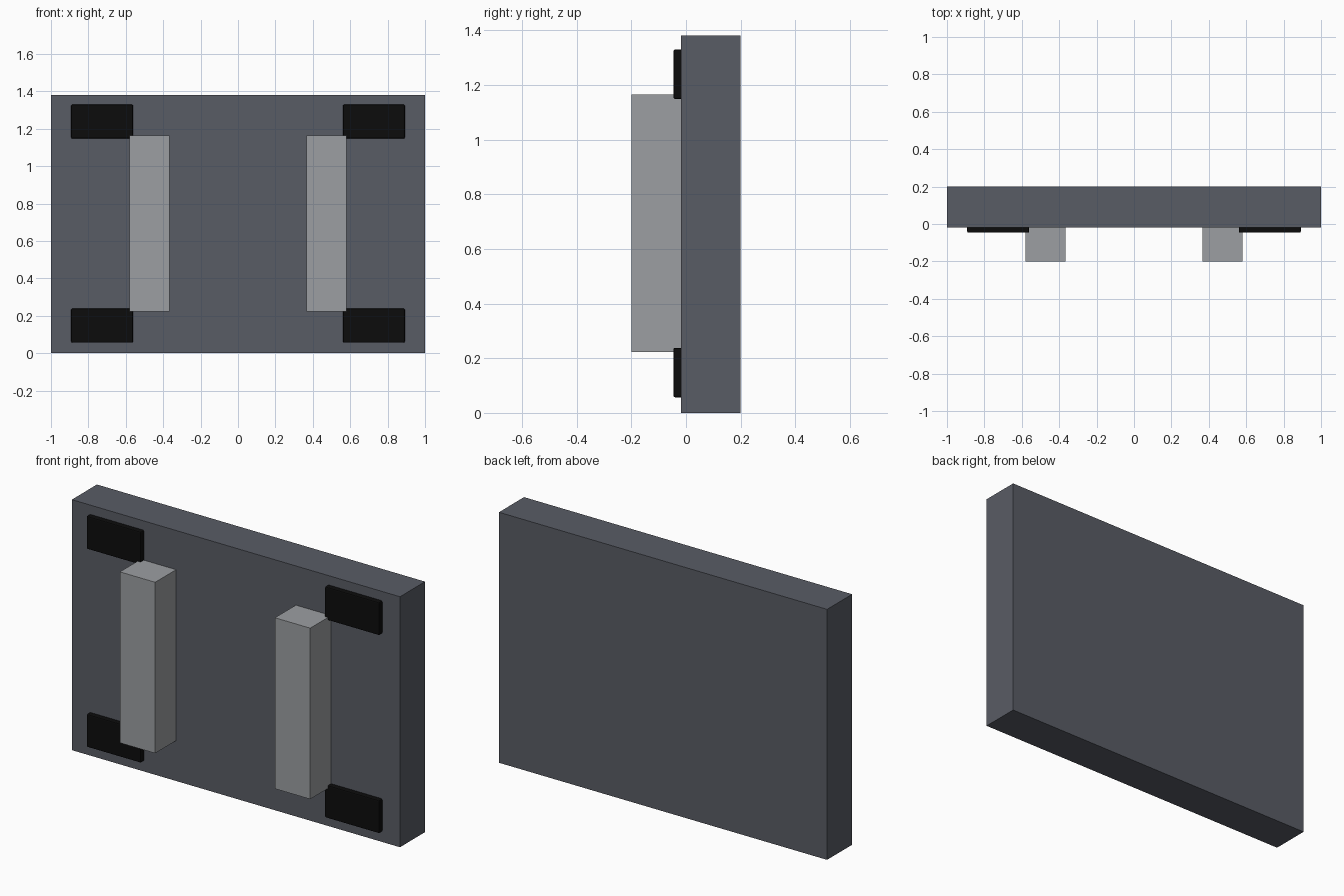
import bpy

if "Cube" in bpy.data.objects:
    bpy.data.objects.remove(bpy.data.objects["Cube"])


def srgb(r, g, b):
    lin = [(c / 255 / 12.92) if c <= 10 else ((c / 255 + 0.055) / 1.055) ** 2.4 for c in (r, g, b)]
    return (*lin, 1.0)


def material(name, rgb):
    m = bpy.data.materials.new(name)
    m.diffuse_color = srgb(*rgb)
    m.use_nodes = True
    m.node_tree.nodes["Principled BSDF"].inputs["Base Color"].default_value = m.diffuse_color
    return m


def box(name, lo, hi, mat, bevel=0.0):
    """Box between two corners, with an optional small rounded edge."""
    bpy.ops.mesh.primitive_cube_add(size=1, location=[(a + b) / 2 for a, b in zip(lo, hi)])
    ob = bpy.context.object
    ob.name = name
    ob.scale = [b - a for a, b in zip(lo, hi)]
    bpy.ops.object.transform_apply(location=False, rotation=False, scale=True)
    ob.data.materials.append(mat)
    if bevel:
        mod = ob.modifiers.new("rounded_edges", 'BEVEL')
        mod.width = bevel
        mod.segments = 2
    return ob


slate = material("slate_grey", (89, 92, 101))
light = material("light_grey", (156, 159, 162))
black = material("black_rubber", (12, 12, 12))

FRONT = -0.018  # front face of the panel

# Main panel
box("panel", (-1, FRONT, 0), (1, 0.2, 1.38), slate)

for side, s in (("left", -1), ("right", 1)):
    # Upright handle bar
    x0, x1 = sorted((s * 0.365, s * 0.58))
    box(f"{side}_bar", (x0, -0.2, 0.222), (x1, FRONT + 0.004, 1.164), light)
    # Corner pads
    x0, x1 = sorted((s * 0.561, s * 0.892))
    for level, z in (("lower", 0.057), ("upper", 1.148)):
        box(f"{side}_{level}_pad", (x0, -0.046, z), (x1, FRONT + 0.01, z + 0.181), black, 0.006)
